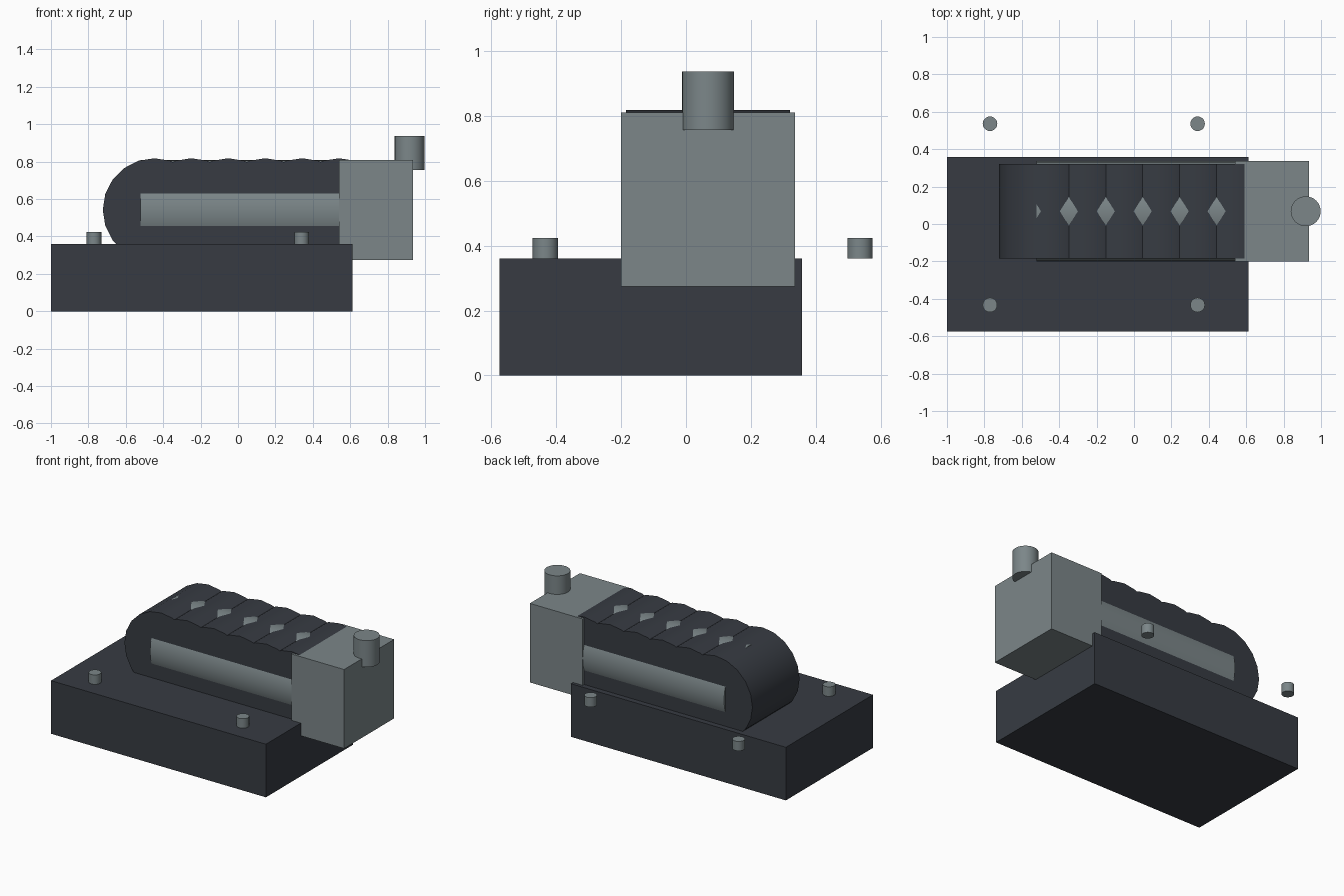
import bpy
import math

cube = bpy.data.objects.get("Cube")
if cube:
    bpy.data.objects.remove(cube, do_unlink=True)


def make_material(name, rgb):
    mat = bpy.data.materials.new(name)
    mat.use_nodes = True
    color = (*rgb, 1.0)
    mat.diffuse_color = color
    mat.node_tree.nodes["Principled BSDF"].inputs["Base Color"].default_value = color
    return mat


dark = make_material("dark slate", (0.038, 0.044, 0.055))
light = make_material("light steel grey", (0.20, 0.24, 0.25))


def box(name, low, high, mat):
    center = [(a + b) / 2 for a, b in zip(low, high)]
    bpy.ops.mesh.primitive_cube_add(size=1, location=center)
    obj = bpy.context.object
    obj.name = name
    obj.scale = [b - a for a, b in zip(low, high)]
    bpy.ops.object.transform_apply(location=False, rotation=False, scale=True)
    obj.data.materials.append(mat)
    return obj


def cylinder(name, center, radius, length, mat, sides=32, rotation=(0, 0, 0)):
    bpy.ops.mesh.primitive_cylinder_add(vertices=sides, radius=radius, depth=length,
                                        location=center, rotation=rotation)
    obj = bpy.context.object
    obj.name = name
    obj.data.materials.append(mat)
    bpy.ops.object.shade_smooth_by_angle(angle=math.radians(30))
    return obj


QUARTER = math.pi / 2
AXIS_Y, AXIS_Z = 0.068, 0.542

# Mounting block
box("base_block", (-1, -0.575, 0), (0.612, 0.358, 0.36), dark)

# Row of overlapping drums forming the ribbed body
for i in range(6):
    cylinder(f"body_drum_{i + 1}", (-0.447 + 0.1975 * i, AXIS_Y, AXIS_Z), 0.276, 0.505,
             dark, 20, (QUARTER, 0, 0))

# Long core running through the drums
cylinder("inner_core", (0.04, AXIS_Y, AXIS_Z), 0.268, 1.12, light, 32, (0, QUARTER, 0))

# End housing with its upright port
box("end_housing", (0.54, -0.2, 0.274), (0.936, 0.336, 0.81), light)
cylinder("top_port", (0.918, AXIS_Y, 0.846), 0.08, 0.18, light)

# Four short bolts
for side, y in (("front", -0.433), ("back", 0.536)):
    for end, x in (("right", -0.77), ("left", 0.34)):
        cylinder(f"{side}_{end}_bolt", (x, y, 0.392), 0.039, 0.064, light, 20)
